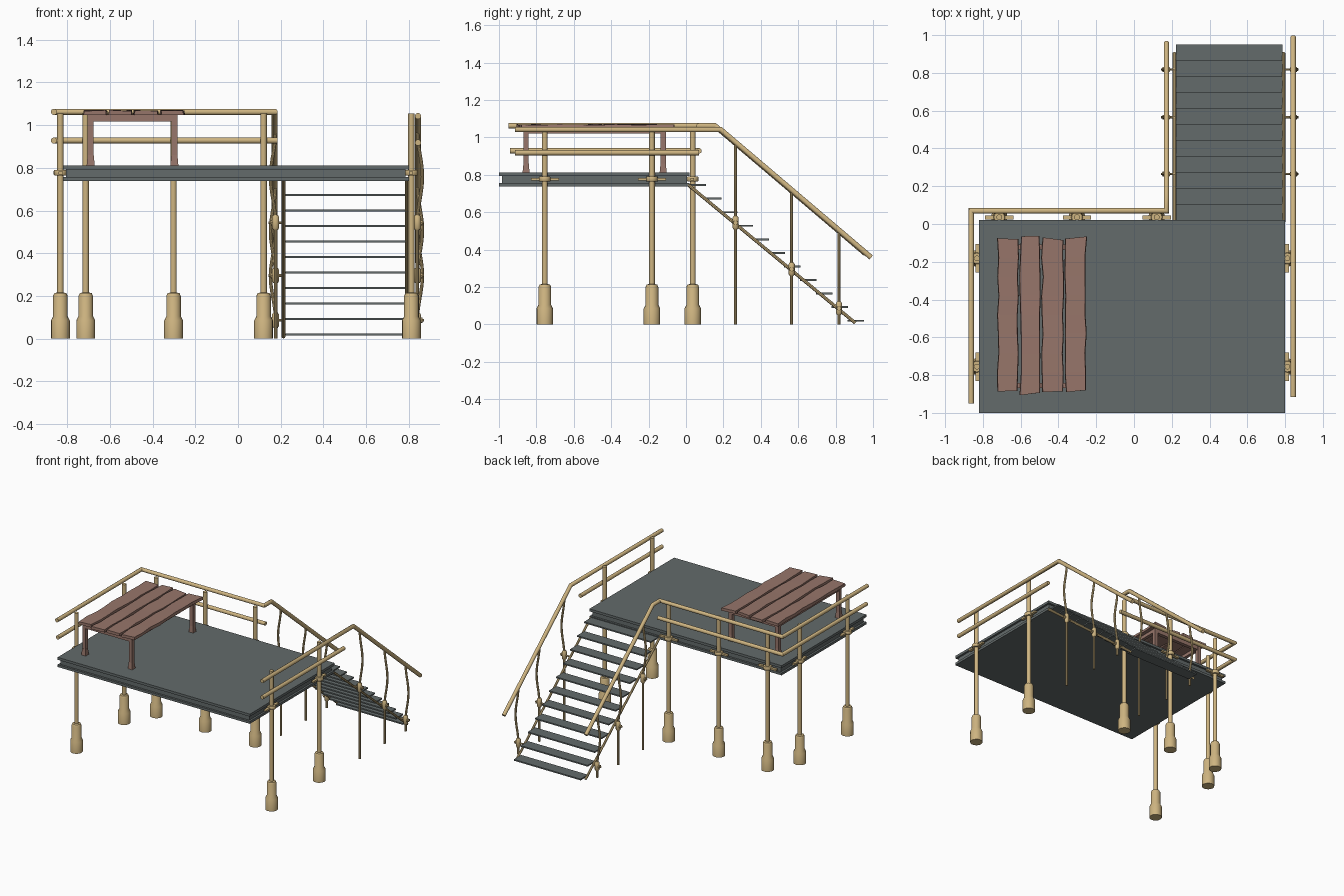
import bpy, bmesh, math, random
from mathutils import Vector, Matrix

if "Cube" in bpy.data.objects:
    bpy.data.objects.remove(bpy.data.objects["Cube"])

random.seed(4)

def material(name, rgb):
    m = bpy.data.materials.new(name)
    m.diffuse_color = (*rgb, 1)
    m.use_nodes = True
    m.node_tree.nodes["Principled BSDF"].inputs["Base Color"].default_value = m.diffuse_color
    return m

TAN = material("tan metal", (0.62, 0.46, 0.22))
GREY = material("slate grey", (0.125, 0.145, 0.145))
BROWN = material("brown wood", (0.31, 0.18, 0.145))

def finish(name, bm, mat, smooth=False):
    bmesh.ops.recalc_face_normals(bm, faces=bm.faces)
    me = bpy.data.meshes.new(name)
    bm.to_mesh(me)
    bm.free()
    me.materials.append(mat)
    ob = bpy.data.objects.new(name, me)
    bpy.context.collection.objects.link(ob)
    if smooth:
        bpy.ops.object.select_all(action='DESELECT')
        ob.select_set(True)
        bpy.context.view_layer.objects.active = ob
        bpy.ops.object.shade_smooth_by_angle(angle=math.radians(35))
    return ob

def add_box(bm, lo, hi):
    lo, hi = Vector(lo), Vector(hi)
    m = Matrix.Translation((lo + hi) / 2) @ Matrix.Diagonal((*(hi - lo), 1))
    return bmesh.ops.create_cube(bm, size=1, matrix=m)['verts']

def add_lathe(bm, x, y, profile, n=16):
    """Stack of rings (radius, height), closed at both ends."""
    rings = [[bm.verts.new((x + r * math.cos(math.tau * i / n),
                            y + r * math.sin(math.tau * i / n), z)) for i in range(n)]
             for r, z in profile]
    for a, b in zip(rings, rings[1:]):
        for i in range(n):
            bm.faces.new((a[i], a[(i + 1) % n], b[(i + 1) % n], b[i]))
    bm.faces.new(rings[0])
    bm.faces.new(rings[-1])

def add_tube(bm, path, r, n=12):
    """Round tube along a path, mitred at the corners."""
    pts = [Vector(p) for p in path]
    d0 = (pts[1] - pts[0]).normalized()
    u = d0.orthogonal().normalized()
    ring = [pts[0] + r * (math.cos(math.tau * i / n) * u +
            math.sin(math.tau * i / n) * d0.cross(u)) for i in range(n)]
    prev = [bm.verts.new(p) for p in ring]
    bm.faces.new(prev)
    for k in range(1, len(pts)):
        d = (pts[k] - pts[k - 1]).normalized()
        e = (pts[k + 1] - pts[k]).normalized() if k + 1 < len(pts) else d
        plane = (d + e).normalized()
        # slide the ring along the segment on to the mitre plane
        ring = [p + d * ((pts[k] - p).dot(plane) / d.dot(plane)) for p in ring]
        cur = [bm.verts.new(p) for p in ring]
        for i in range(n):
            bm.faces.new((prev[i], prev[(i + 1) % n], cur[(i + 1) % n], cur[i]))
        prev = cur
    bm.faces.new(prev)

# Deck: two plates with a recessed web between them
bm = bmesh.new()
add_box(bm, (-0.82, -1, 0.793), (0.80, 0.02, 0.812))
add_box(bm, (-0.805, -0.985, 0.756), (0.785, 0.005, 0.793))
add_box(bm, (-0.82, -1, 0.738), (0.80, 0.02, 0.756))
finish("deck", bm, GREY)

# Posts with stepped feet and clamps on the deck edge
posts = [(sx, y, 'side') for sx in (-0.832, 0.812) for y in (-0.755, -0.182)]
posts += [(x, 0.036, 'back') for x in (-0.713, -0.302, 0.12)]
for k, (x, y, where) in enumerate(posts):
    bm = bmesh.new()
    add_lathe(bm, x, y, [(0.044, 0), (0.044, 0.085), (0.034, 0.105), (0.034, 0.2),
                         (0.028, 0.213), (0.015, 0.216), (0.015, 1.055)])
    finish(f"post_{k}", bm, TAN, True)
    bm = bmesh.new()
    add_lathe(bm, x, y, [(0.028, 0.765), (0.031, 0.77), (0.031, 0.786), (0.028, 0.791)])
    if where == 'side':
        s = math.copysign(1, x)
        xs = sorted((x - s * 0.012, x + s * 0.008))
        add_box(bm, (xs[0], y - 0.075, 0.77), (xs[1], y + 0.075, 0.783))
    else:
        add_box(bm, (x - 0.075, y - 0.012, 0.77), (x + 0.075, y + 0.008, 0.783))
    finish(f"post_clamp_{k}", bm, TAN, True)

# Handrails
rails = {
    "left_top_rail": [(-0.862, -0.95, 1.062), (-0.862, 0.07, 1.062), (0.172, 0.07, 1.062),
                      (0.172, 0.155, 1.062), (0.172, 0.96, 0.378)],
    "left_middle_rail": [(-0.862, -0.94, 0.928), (-0.862, 0.07, 0.928), (0.185, 0.07, 0.928)],
    "right_top_rail": [(0.843, -0.915, 1.042), (0.843, 0.185, 1.042), (0.843, 0.99, 0.358)],
    "right_middle_rail": [(0.843, -0.915, 0.918), (0.843, 0.07, 0.918)],
}
for name, path in rails.items():
    bm = bmesh.new()
    add_tube(bm, path, 0.0145)
    finish(name, bm, TAN, True)

# Stair treads
bm = bmesh.new()
for k in range(11):
    y, z = 0.018 + 0.0845 * k, 0.745 - 0.0725 * k
    add_box(bm, (0.222, y, z - 0.005), (0.785, y + 0.088, z + 0.005))
finish("stair_treads", bm, GREY)

# Stringers carrying the treads
for name, x in (("left_stringer", 0.213), ("right_stringer", 0.792)):
    bm = bmesh.new()
    add_tube(bm, [(x, 0.01, 0.748), (x, 0.905, 0.008)], 0.009, 8)
    finish(name, bm, TAN, True)

# Bowed balusters, each clamped where it passes the stringer
for side, x, s, rail in (("left", 0.176, -1, (0.155, 1.062)), ("right", 0.84, 1, (0.185, 1.042))):
    for k, y in enumerate((0.265, 0.565, 0.818)):
        top = rail[1] - 0.85 * (y - rail[0])
        mid = 0.748 - 0.827 * y + 0.015
        path = [(x, y, 0)]
        for i in range(11):
            t = i / 10
            path.append((x + s * 0.024 * math.sin(math.pi * t) ** 2, y, mid + (top - mid) * t))
        bm = bmesh.new()
        add_tube(bm, path, 0.008, 10)
        finish(f"{side}_baluster_{k}", bm, TAN, True)
        bm = bmesh.new()
        add_lathe(bm, x, y, [(0.01, mid - 0.036), (0.017, mid - 0.026),
                             (0.017, mid + 0.026), (0.01, mid + 0.036)], 12)
        add_tube(bm, [(x - s * 0.04, y, mid), (x + s * 0.032, y, mid)], 0.006, 8)
        add_tube(bm, [(x + s * 0.016, y, mid), (x + s * 0.024, y, mid)], 0.013, 8)
        finish(f"{side}_baluster_clamp_{k}", bm, TAN, True)

# Table legs with thicker feet, and the frame under the top
bm = bmesh.new()
for x in (-0.69, -0.298):
    for y in (-0.855, -0.122):
        add_box(bm, (x - 0.014, y - 0.014, 0.84), (x + 0.014, y + 0.014, 1.045))
        foot = add_box(bm, (x - 0.019, y - 0.019, 0.81), (x + 0.019, y + 0.019, 0.86))
        for v in foot:
            if v.co.z > 0.85:
                v.co.x = x + (v.co.x - x) * 0.75
                v.co.y = y + (v.co.y - y) * 0.75
    add_box(bm, (x - 0.012, -0.855, 1.022), (x + 0.012, -0.122, 1.05))
for y in (-0.855, -0.122):
    add_box(bm, (-0.704, y - 0.013, 1.018), (-0.284, y + 0.013, 1.05))
finish("table_frame", bm, BROWN)

# Rough-hewn table planks with uneven edges
planks = [(-0.722, -0.612, -0.885, -0.078), (-0.604, -0.496, -0.9, -0.064),
          (-0.488, -0.372, -0.888, -0.078), (-0.364, -0.252, -0.885, -0.072)]
for k, (x0, x1, y0, y1) in enumerate(planks):
    bm = bmesh.new()
    prev = None
    for i in range(9):
        y = y0 + (y1 - y0) * i / 8
        a, b = x0 + random.uniform(-0.004, 0.006), x1 + random.uniform(-0.006, 0.004)
        skew = random.uniform(-0.008, 0.008) if i in (0, 8) else 0
        lift = random.uniform(-0.003, 0.003)
        ring = [bm.verts.new(c) for c in (
            (a, y + skew, 1.047), (b, y - skew, 1.047),
            (b - 0.003, y - skew, 1.068 - lift), (a + 0.003, y + skew, 1.068 + lift))]
        if prev:
            for j in range(4):
                bm.faces.new((prev[j], prev[(j + 1) % 4], ring[(j + 1) % 4], ring[j]))
        if i in (0, 8):
            bm.faces.new(ring)
        prev = ring
    finish(f"table_plank_{k}", bm, BROWN)
